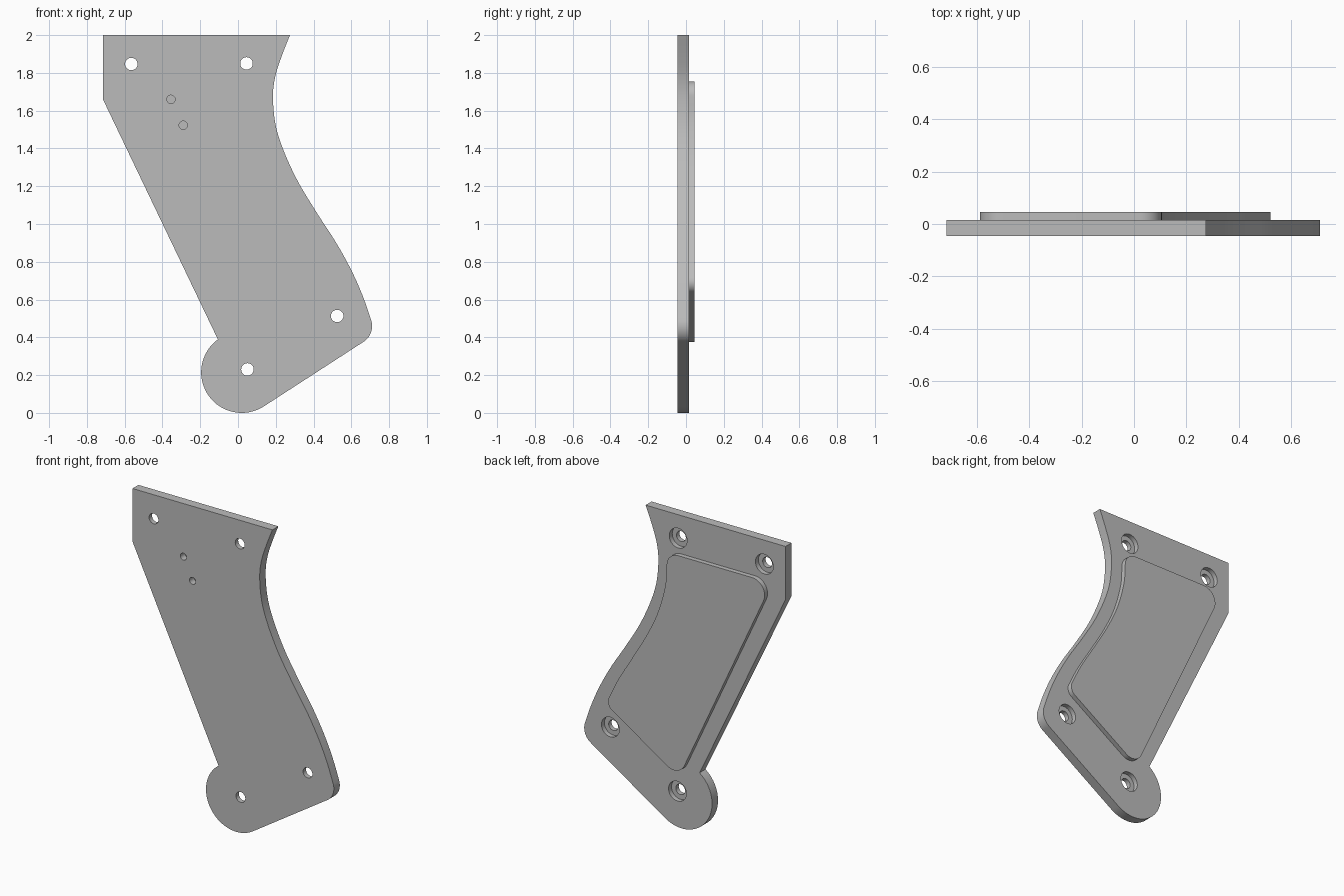
import bpy
import bmesh
from math import radians, cos, sin
from mathutils import Vector, Matrix

if "Cube" in bpy.data.objects:
    bpy.data.objects.remove(bpy.data.objects["Cube"], do_unlink=True)

FRONT, BACK, PAD_BACK = -0.045, 0.015, 0.045

grey = bpy.data.materials.new("plain grey")
grey.use_nodes = True
grey.diffuse_color = (0.5, 0.5, 0.5, 1)
grey.node_tree.nodes["Principled BSDF"].inputs["Base Color"].default_value = (0.5, 0.5, 0.5, 1)


def arc(cx, cz, r, start, end, steps=16):
    angles = [radians(start + (end - start) * i / steps) for i in range(steps + 1)]
    return [(cx + r * cos(a), cz + r * sin(a)) for a in angles]


def spline(points, steps=6):
    """Smooth curve through the points."""
    p = [Vector(q) for q in points]
    p = [2 * p[0] - p[1]] + p + [2 * p[-1] - p[-2]]
    out = []
    for a, b, c, d in zip(p, p[1:], p[2:], p[3:]):
        for i in range(steps):
            t = i / steps
            out.append(0.5 * (2 * b + (c - a) * t + (2 * a - 5 * b + 4 * c - d) * t * t
                              + (3 * b - a - 3 * c + d) * t ** 3))
    return [tuple(v) for v in out]


def finish(name, bm):
    bmesh.ops.recalc_face_normals(bm, faces=bm.faces)
    mesh = bpy.data.meshes.new(name)
    bm.to_mesh(mesh)
    bm.free()
    mesh.materials.append(grey)
    ob = bpy.data.objects.new(name, mesh)
    bpy.context.collection.objects.link(ob)
    return ob


def slab(name, outline, y0, y1):
    bm = bmesh.new()
    face = bm.faces.new([bm.verts.new((x, y0, z)) for x, z in outline])
    moved = bmesh.ops.extrude_face_region(bm, geom=[face])["geom"]
    verts = [v for v in moved if isinstance(v, bmesh.types.BMVert)]
    bmesh.ops.translate(bm, verts=verts, vec=(0, y1 - y0, 0))
    if not any(f.is_valid and all(abs(v.co.y - y0) < 1e-6 for v in f.verts) for f in bm.faces):
        bm.faces.new([v for v in bm.verts if abs(v.co.y - y0) < 1e-6])
    return finish(name, bm)


def drill(ob, centres, r, y0, y1):
    """Cut round holes along y."""
    bm = bmesh.new()
    for x, z in centres:
        place = Matrix.Translation((x, (y0 + y1) / 2, z)) @ Matrix.Rotation(radians(90), 4, 'X')
        bmesh.ops.create_cone(bm, cap_ends=True, segments=40, radius1=r, radius2=r,
                              depth=y1 - y0, matrix=place)
    cutter = finish("hole_cutter", bm)
    cutter.hide_render = True
    mod = ob.modifiers.new("holes", 'BOOLEAN')
    mod.operation, mod.solver, mod.object = 'DIFFERENCE', 'EXACT', cutter
    bpy.context.view_layer.objects.active = ob
    bpy.ops.object.modifier_apply(modifier=mod.name)
    bpy.data.objects.remove(cutter, do_unlink=True)


# Main plate: straight top and slanted edge, curved right edge, round bottom lobe
plate_outline = [(-0.715, 1.66), (-0.715, 2)]
plate_outline += spline([(0.275, 2), (0.23, 1.885), (0.197, 1.78), (0.185, 1.67), (0.2, 1.52),
                         (0.245, 1.38), (0.32, 1.22), (0.42, 1.055), (0.52, 0.9),
                         (0.6, 0.755), (0.66, 0.62), (0.707, 0.486)])
plate_outline += arc(0.61, 0.46, 0.1, 15, -57.5)
plate_outline += arc(0.02, 0.215, 0.215, -57.5, -234, 40)
plate = slab("main_plate", plate_outline, FRONT, BACK)

# Screw holes with counterbores on the back, and two small blind holes on the front
screws = [(-0.565, 1.847), (0.045, 1.85), (0.525, 0.513), (0.05, 0.23)]
drill(plate, screws, 0.033, FRONT - 0.1, BACK + 0.1)
drill(plate, screws, 0.063, BACK - 0.03, BACK + 0.1)
drill(plate, [(-0.355, 1.66), (-0.29, 1.523)], 0.022, FRONT - 0.1, FRONT + 0.045)

# Raised pad on the back, following the plate's edges
pad_outline = arc(-0.498, 1.665, 0.09, 205, 90) + arc(0.025, 1.675, 0.08, 90, 0)[:-1]
pad_outline += spline([(0.105, 1.675), (0.115, 1.54), (0.165, 1.36), (0.245, 1.19),
                       (0.345, 1.02), (0.445, 0.855), (0.513, 0.718)])
pad_outline += arc(0.46, 0.691, 0.06, 27, -57.5) + arc(0.054, 0.454, 0.08, -57.5, -155)
pad = slab("raised_back_pad", pad_outline, BACK, PAD_BACK)

# Smooth the curved sides, keep the rims sharp
for ob in (plate, pad):
    bpy.ops.object.select_all(action='DESELECT')
    ob.select_set(True)
    bpy.context.view_layer.objects.active = ob
    bpy.ops.object.shade_smooth_by_angle(angle=radians(30))
